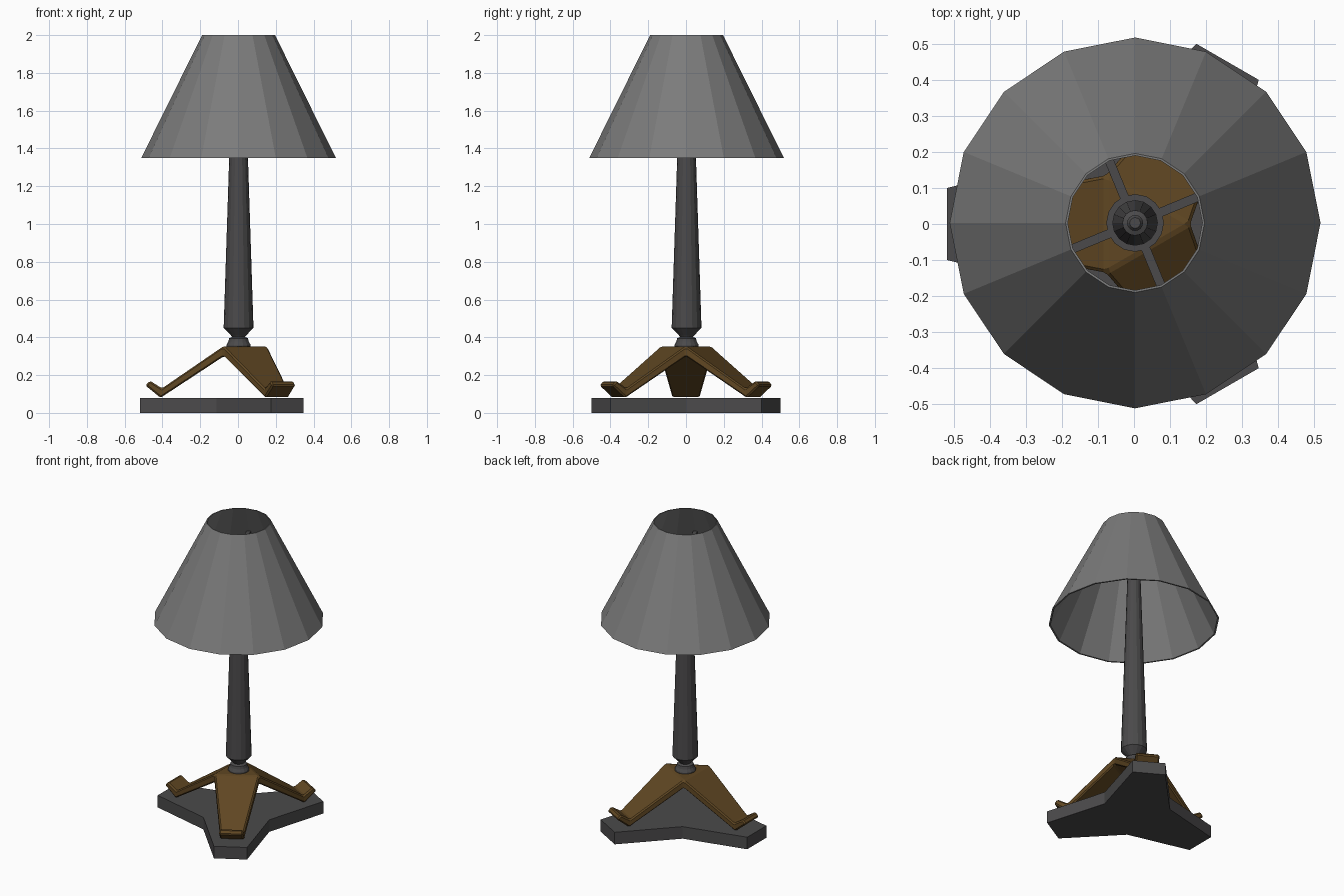
import bpy, bmesh, math
from mathutils import Matrix, Vector

if "Cube" in bpy.data.objects:
    bpy.data.objects.remove(bpy.data.objects["Cube"])


def material(name, col):
    m = bpy.data.materials.new(name)
    m.diffuse_color = (*col, 1)
    m.use_nodes = True
    m.node_tree.nodes["Principled BSDF"].inputs["Base Color"].default_value = m.diffuse_color
    return m


BRONZE = material("bronze", (0.115, 0.062, 0.016))
DARK = material("dark_grey", (0.07, 0.068, 0.07))
GREY = material("shade_grey", (0.2, 0.2, 0.2))
C = 0.003          # lamp axis
ARMS = [math.radians(a) for a in (60, 180, 300)]


def finish(name, bm, mat):
    bmesh.ops.recalc_face_normals(bm, faces=bm.faces)
    me = bpy.data.meshes.new(name)
    bm.to_mesh(me)
    bm.free()
    me.materials.append(mat)
    ob = bpy.data.objects.new(name, me)
    bpy.context.collection.objects.link(ob)
    return ob


def polar(r, side, z, a):
    return Matrix.Rotation(a, 3, 'Z') @ Vector((r, side, z))


def lathe(name, profile, n, mat, closed=False):
    """Revolve (radius, z) points; capped at both ends unless the profile is closed."""
    bm = bmesh.new()
    rings = [[bm.verts.new(polar(r, 0, z, math.tau * i / n) + Vector((C, C, 0)))
              for i in range(n)] for r, z in profile]
    pairs = list(zip(rings, rings[1:]))
    if closed:
        pairs.append((rings[-1], rings[0]))
    else:
        bm.faces.new(rings[0])
        bm.faces.new(rings[-1])
    for a, b in pairs:
        for i in range(n):
            j = (i + 1) % n
            bm.faces.new((a[i], a[j], b[j], b[i]))
    return finish(name, bm, mat)


# three-armed base plate
bm = bmesh.new()
outline = []
for a in ARMS:
    outline += [polar(0.52, -0.1, 0, a), polar(0.52, 0.1, 0, a),
                polar(0.23, 0, 0, a + math.pi / 3)]
face = bm.faces.new([bm.verts.new(p) for p in outline])
ext = bmesh.ops.extrude_face_region(bm, geom=[face])
bmesh.ops.translate(bm, vec=(0, 0, 0.08),
                    verts=[v for v in ext["geom"] if isinstance(v, bmesh.types.BMVert)])
finish("base_plate", bm, DARK)

# bronze tripod: triangular hub with three sloping legs and turned-up toes
top = [(0.078, 0.135, 0.352), (0.402, 0.073, 0.13), (0.466, 0.072, 0.17)]
low = [(0.078, 0.135, 0.298), (0.41, 0.073, 0.08), (0.49, 0.072, 0.145)]
bm = bmesh.new()
for row in (top, low):
    bm.faces.new([bm.verts.new(polar(row[0][0], -row[0][1], row[0][2], a)) for a in ARMS])
for a in ARMS:
    grid = [[bm.verts.new(polar(r, s * w, z, a)) for r, w, z in row]
            for row, s in ((top, -1), (top, 1), (low, 1), (low, -1))]
    for k in range(4):
        p, q = grid[k], grid[(k + 1) % 4]
        for i in range(2):
            bm.faces.new((p[i], p[i + 1], q[i + 1], q[i]))
    bm.faces.new([g[2] for g in grid])
bmesh.ops.remove_doubles(bm, verts=bm.verts, dist=0.002)
legs = finish("tripod_legs", bm, BRONZE)
bev = legs.modifiers.new("edge_bevel", 'BEVEL')
bev.width = 0.008
bev.segments = 1
bev.limit_method = 'ANGLE'

# turned column with collar, flare, long taper and finial
lathe("column", [(0.064, 0.345), (0.064, 0.36), (0.054, 0.378), (0.05, 0.395), (0.034, 0.402),
                 (0.04, 0.41), (0.079, 0.45), (0.035, 1.8), (0.022, 1.805),
                 (0.022, 1.83), (0.015, 1.84)], 16, DARK)

# hollow shade
lathe("lamp_shade", [(0.515, 1.35), (0.193, 2.0), (0.187, 2.0), (0.505, 1.35)],
      16, GREY, closed=True)

# shade carrier: ring and four spokes
lathe("carrier_ring", [(0.08, 1.795), (0.08, 1.81), (0.062, 1.81), (0.062, 1.795)],
      16, DARK, closed=True)
bm = bmesh.new()
for k in range(4):
    rot = Matrix.Rotation(math.radians(22.5 + 90 * k), 4, 'Z')
    bmesh.ops.create_cube(bm, size=1, matrix=Matrix.Translation((C, C, 1.802)) @ rot
                          @ Matrix.Translation((0.177, 0, 0)) @ Matrix.Diagonal((0.206, 0.025, 0.014, 1)))
finish("carrier_spokes", bm, DARK)
